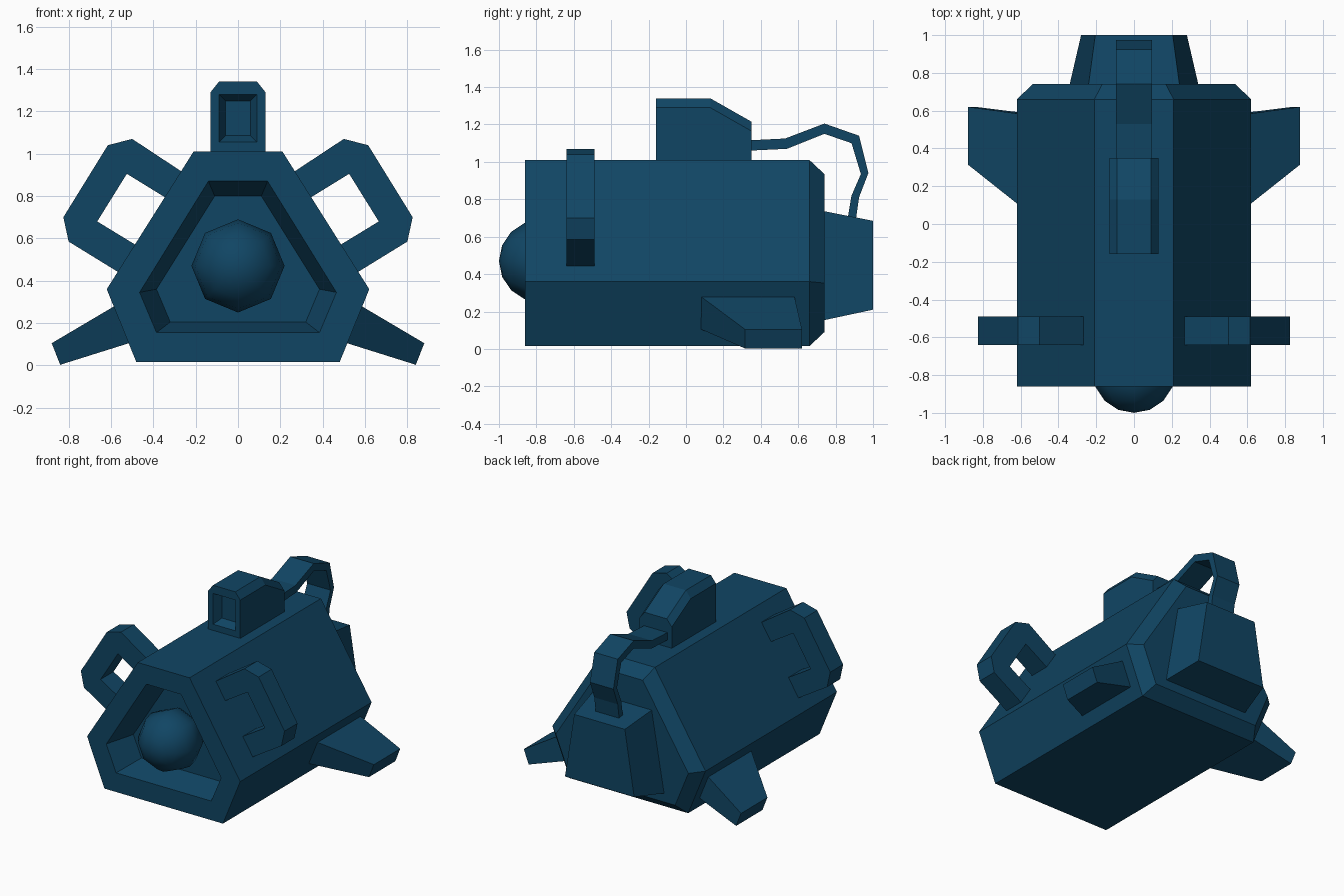
import bpy
import bmesh
import math
from mathutils import Matrix

cube = bpy.data.objects.get("Cube")
if cube:
    bpy.data.objects.remove(cube, do_unlink=True)

# Single painted-metal colour
COLOR = (0.0052, 0.060, 0.127, 1.0)
blue = bpy.data.materials.new("deep blue")
blue.use_nodes = True
blue.diffuse_color = COLOR
blue.node_tree.nodes["Principled BSDF"].inputs["Base Color"].default_value = COLOR


def finish(name, bm):
    bmesh.ops.recalc_face_normals(bm, faces=bm.faces)
    mesh = bpy.data.meshes.new(name)
    bm.to_mesh(mesh)
    bm.free()
    mesh.materials.append(blue)
    obj = bpy.data.objects.new(name, mesh)
    bpy.context.collection.objects.link(obj)
    return obj


def loft(name, rings):
    """Skin a list of equal-length point rings and cap both ends."""
    bm = bmesh.new()
    loops = [[bm.verts.new(p) for p in ring] for ring in rings]
    n = len(loops[0])
    for a, b in zip(loops, loops[1:]):
        for i in range(n):
            j = (i + 1) % n
            bm.faces.new((a[i], a[j], b[j], b[i]))
    bm.faces.new(loops[0])
    bm.faces.new(loops[-1])
    return finish(name, bm)


def section(y, half):
    """Symmetric ring at depth y from a half profile of (x, z), bottom to top."""
    return [(x, y, z) for x, z in half] + [(-x, y, z) for x, z in reversed(half)]


# Hull with a recessed front and a chamfered rear edge
hull = [(0.48, 0.015), (0.62, 0.36), (0.21, 1.01)]
loft("hull", [
    section(-0.66, [(0.32, 0.205), (0.385, 0.36), (0.11, 0.80)]),
    section(-0.86, [(0.385, 0.155), (0.465, 0.345), (0.14, 0.87)]),
    section(-0.86, hull),
    section(0.66, hull),
    section(0.74, [(0.43, 0.09), (0.537, 0.352), (0.168, 0.935)]),
])

# Round front lens, pole pointing forward
bm = bmesh.new()
bmesh.ops.create_uvsphere(bm, u_segments=8, v_segments=8, radius=0.22,
                          matrix=Matrix.Translation((0, -0.78, 0.47)) @ Matrix.Rotation(math.pi / 2, 4, 'X'))
for face in bm.faces:
    face.smooth = True
finish("front_lens", bm)

# Top sight housing with a framed front window
housing = [(0.13, 1.0), (0.13, 1.29), (0.09, 1.34)]
loft("sight_housing", [
    section(-0.10, [(0.06, 1.085), (0.06, 1.20), (0.06, 1.25)]),
    section(-0.16, [(0.09, 1.055), (0.09, 1.22), (0.09, 1.28)]),
    section(-0.16, housing),
    section(0.13, housing),
    section(0.35, [(0.13, 1.0), (0.13, 1.165), (0.09, 1.215)]),
])

# Tapered rear exhaust
loft("rear_exhaust", [
    section(0.72, [(0.345, 0.15), (0.243, 0.74)]),
    section(1.0, [(0.28, 0.21), (0.205, 0.685)]),
])

# Flat hose from the sight down to the exhaust
hose = [(0.33, 1.115), (0.53, 1.125), (0.74, 1.205), (0.925, 1.14), (0.975, 0.94),
        (0.925, 0.81), (0.905, 0.67), (0.86, 0.67), (0.885, 0.82), (0.935, 0.935),
        (0.885, 1.10), (0.74, 1.15), (0.54, 1.07), (0.33, 1.06)]
loft("rear_hose", [[(x, y, z) for y, z in hose] for x in (-0.095, 0.095)])

# Side handles and lower fins, mirrored
handle = [(0.25, 0.905), (0.50, 1.07), (0.615, 1.04), (0.825, 0.70), (0.80, 0.585),
          (0.54, 0.425), (0.46, 0.555), (0.665, 0.68), (0.525, 0.905), (0.33, 0.785)]


def fin_ring(s, top, bottom, y0, y1):
    return [(s * x, y, z) for (x, z), y in
            ((top, y0), (top, y1), (bottom, y1), (bottom, y0))]


for side, s in (("left", 1), ("right", -1)):
    loft(side + "_handle", [[(s * x, y, z) for x, z in handle] for y in (-0.64, -0.49)])
    loft(side + "_fin", [
        fin_ring(s, (0.555, 0.297), (0.483, 0.115), 0.057, 0.576),
        fin_ring(s, (0.88, 0.105), (0.84, 0.003), 0.315, 0.62),
    ])
